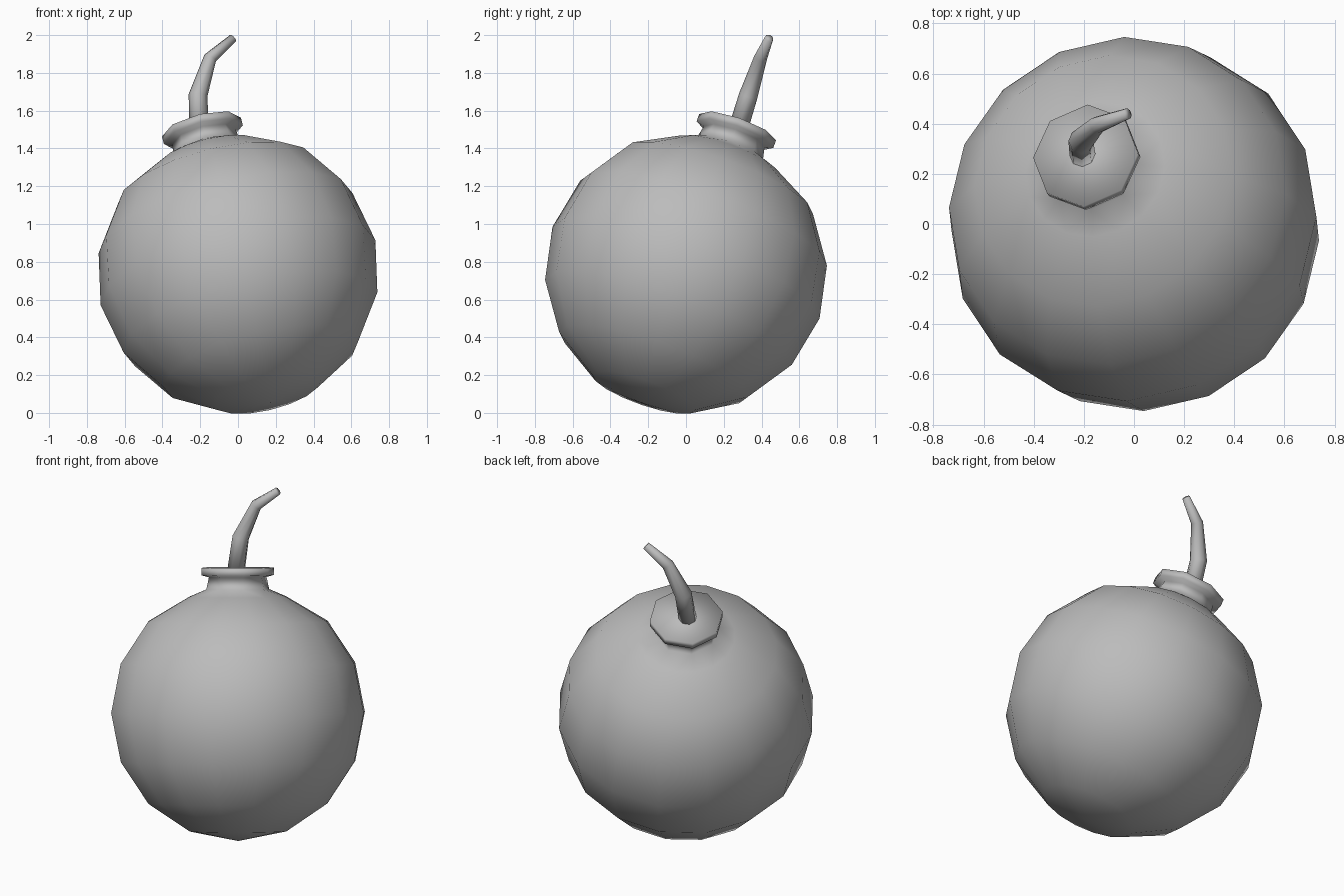
import bpy, bmesh, math
from mathutils import Vector

cube = bpy.data.objects.get("Cube")
if cube:
    bpy.data.objects.remove(cube, do_unlink=True)

grey = bpy.data.materials.new("plain grey")
grey.use_nodes = True
grey.diffuse_color = (0.5, 0.5, 0.5, 1)
bsdf = next(n for n in grey.node_tree.nodes if n.type == 'BSDF_PRINCIPLED')
bsdf.inputs["Base Color"].default_value = (0.5, 0.5, 0.5, 1)

RADIUS = 0.748
CENTRE = Vector((0, 0, 0.742))
AXIS = Vector((-0.23, 0.325, 0.917)).normalized()
TILT = Vector((0, 0, 1)).rotation_difference(AXIS)


def ring(bm, centre, radius, sides, turn):
    """Circle of vertices around a centre, facing along the rotation's z."""
    verts = []
    for i in range(sides):
        a = math.tau * i / sides
        offset = Vector((math.cos(a), math.sin(a), 0)) * radius
        verts.append(bm.verts.new(centre + turn @ offset))
    return verts


def bridge(bm, low, high):
    """Join two rings; the upper one may have half as many sides."""
    n, m = len(low), len(high)
    for i in range(m):
        a, b = high[i], high[(i + 1) % m]
        if n == m:
            bm.faces.new((low[i], low[(i + 1) % n], b, a))
        else:
            s, mid, e = low[2 * i], low[2 * i + 1], low[(2 * i + 2) % n]
            for tri in ((s, mid, a), (a, mid, b), (mid, e, b)):
                bm.faces.new(tri)


def finish(bm, name):
    bmesh.ops.recalc_face_normals(bm, faces=bm.faces)
    mesh = bpy.data.meshes.new(name)
    bm.to_mesh(mesh)
    bm.free()
    mesh.materials.append(grey)
    mesh.shade_smooth()
    obj = bpy.data.objects.new(name, mesh)
    bpy.context.collection.objects.link(obj)
    return obj


# Round body with its tilted neck and flanged cap: (radius, height, sides)
profile = []
for step in range(1, 7):
    lat = math.radians(-90 + 22.5 * step)
    profile.append((RADIUS * math.cos(lat), RADIUS * math.sin(lat), 16))
profile += [(0.285, 0.672, 16), (0.185, 0.715, 8), (0.17, 0.785, 8),
            (0.215, 0.797, 8), (0.215, 0.84, 8)]

bm = bmesh.new()
rings = [ring(bm, CENTRE + AXIS * h, r, n, TILT) for r, h, n in profile]
for low, high in zip(rings, rings[1:]):
    bridge(bm, low, high)
pole = bm.verts.new(CENTRE - AXIS * RADIUS)
for i in range(16):
    bm.faces.new((pole, rings[0][(i + 1) % 16], rings[0][i]))
bm.faces.new(rings[-1])
finish(bm, "body_and_neck")

# Bent, tapering fuse
path = [Vector(p) for p in ((-0.205, 0.275, 1.5), (-0.212, 0.33, 1.68),
                            (-0.147, 0.395, 1.88), (-0.025, 0.44, 1.985))]
widths = (0.052, 0.05, 0.035, 0.023)
bm = bmesh.new()
rings = []
for i, (point, width) in enumerate(zip(path, widths)):
    along = path[min(i + 1, 3)] - path[max(i - 1, 0)]
    turn = Vector((0, 0, 1)).rotation_difference(along)
    rings.append(ring(bm, point, width, 8, turn))
for low, high in zip(rings, rings[1:]):
    bridge(bm, low, high)
bm.faces.new(rings[0])
bm.faces.new(rings[-1])
finish(bm, "fuse")
